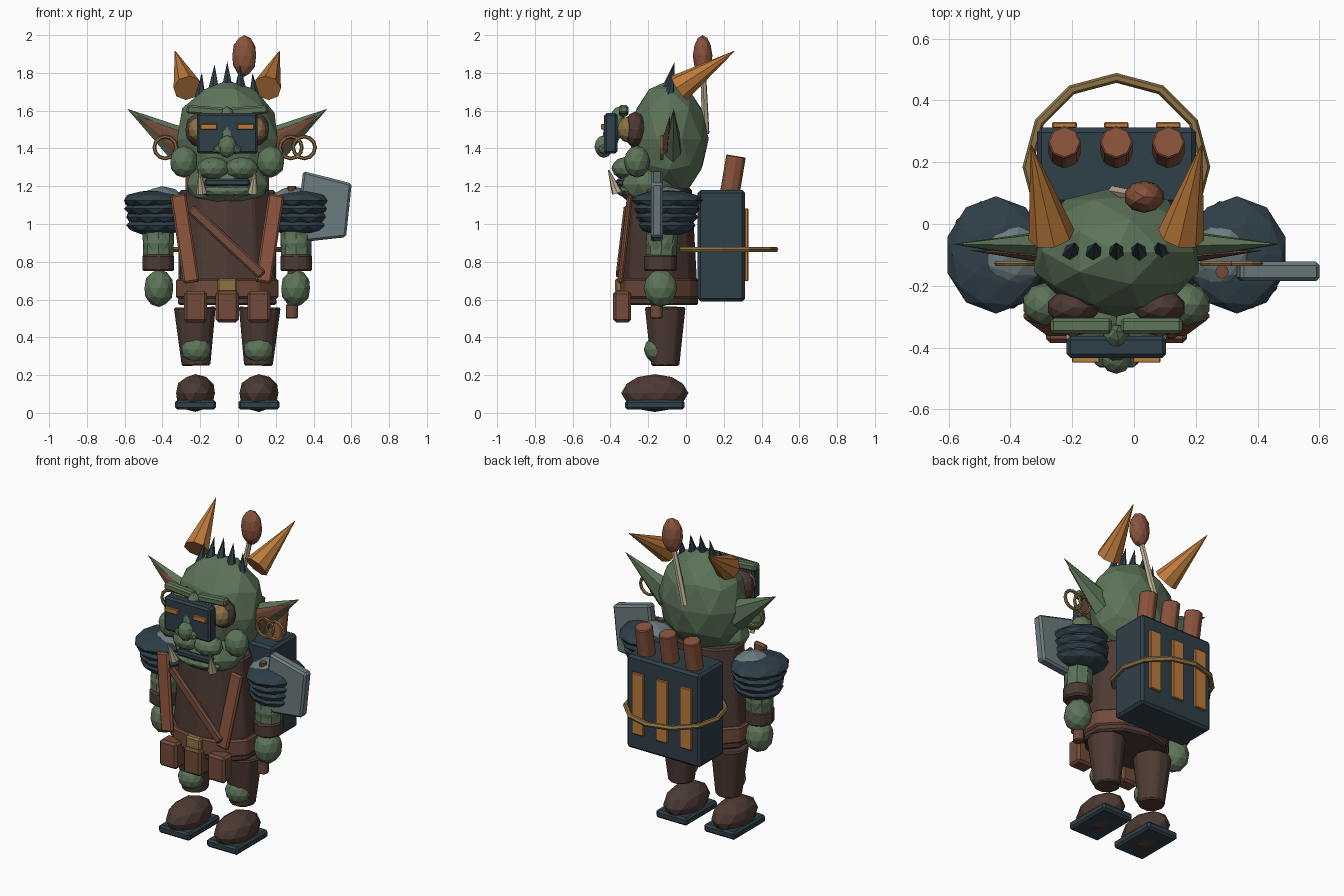
import bpy
import math
from mathutils import Vector

if "Cube" in bpy.data.objects:
    bpy.data.objects.remove(bpy.data.objects["Cube"], do_unlink=True)

C = -0.057  # body's mirror plane


def material(name, r, g, b):
    m = bpy.data.materials.new(name)
    m.use_nodes = True
    m.diffuse_color = (r, g, b, 1)
    node = next(n for n in m.node_tree.nodes if n.type == 'BSDF_PRINCIPLED')
    node.inputs["Base Color"].default_value = (r, g, b, 1)
    node.inputs["Roughness"].default_value = 0.9
    return m


SKIN = material("green skin", 0.11, 0.175, 0.1)
NAVY = material("dark navy", 0.028, 0.05, 0.066)
HIDE = material("dark hide", 0.075, 0.043, 0.034)
LEATHER = material("leather", 0.165, 0.07, 0.043)
RUST = material("rust brown", 0.25, 0.087, 0.045)
ORANGE = material("orange", 0.52, 0.2, 0.045)
GOLD = material("dull gold", 0.27, 0.17, 0.06)
IVORY = material("ivory", 0.55, 0.46, 0.32)
STEEL = material("steel", 0.15, 0.2, 0.215)


def finish(name, mat, bevel=0):
    o = bpy.context.object
    o.name = name
    o.data.materials.clear()
    o.data.materials.append(mat)
    if bevel:
        mod = o.modifiers.new("bevel", 'BEVEL')
        mod.width = bevel
        mod.segments = 1
    return o


def blob(name, mat, loc, size, sub=2, rot=(0, 0, 0)):
    bpy.ops.mesh.primitive_ico_sphere_add(subdivisions=sub, radius=1, location=loc, rotation=rot)
    o = finish(name, mat)
    o.scale = size
    return o


def box(name, mat, loc, size, rot=(0, 0, 0), bevel=0.01):
    bpy.ops.mesh.primitive_cube_add(size=1, location=loc, rotation=rot)
    o = finish(name, mat, bevel)
    for v in o.data.vertices:
        v.co = v.co * Vector(size)
    return o


def rod(name, mat, p, q, r1, r2, n=8, squash=1, bevel=0):
    """Tapered cylinder or cone from p to q."""
    p, q = Vector(p), Vector(q)
    d = q - p
    bpy.ops.mesh.primitive_cone_add(vertices=n, radius1=r1, radius2=r2, depth=d.length,
                                    location=(p + q) / 2,
                                    rotation=d.to_track_quat('Z', 'Y').to_euler())
    o = finish(name, mat, bevel)
    o.scale = (squash, 1, 1)
    return o


def ring(name, mat, loc, big, small, n, rot=(0, 0, 0)):
    bpy.ops.mesh.primitive_torus_add(major_segments=n, minor_segments=6, major_radius=big,
                                     minor_radius=small, location=loc, rotation=rot)
    return finish(name, mat)


def band(name, mat, x, y, z0, z1, rx, ry, top=1.0, n=10, bevel=0.01):
    """Upright oval drum, scaled at the top by a factor."""
    bpy.ops.mesh.primitive_cone_add(vertices=n, radius1=1, radius2=top, depth=z1 - z0,
                                    location=(x, y, (z0 + z1) / 2))
    o = finish(name, mat, bevel)
    for v in o.data.vertices:
        v.co.x *= rx
        v.co.y *= ry
    return o


# Head, jaw and face
blob("head", SKIN, (C, -0.09, 1.45), (0.28, 0.21, 0.31))
blob("jaw", SKIN, (C, -0.2, 1.21), (0.225, 0.165, 0.13))
blob("nose_bridge", SKIN, (C, -0.385, 1.5), (0.05, 0.05, 0.13), 2, (-0.3, 0, 0))
blob("nose_tip", SKIN, (C, -0.435, 1.41), (0.05, 0.05, 0.06))
blob("lower_lip", SKIN, (C, -0.31, 1.175), (0.16, 0.06, 0.035))
box("mouth", NAVY, (C, -0.33, 1.22), (0.24, 0.08, 0.04))

for s, side in ((-1, "right"), (1, "left")):
    def at(x, y, z):
        return (C + s * x, y, z)

    # Facial features
    blob(side + "_cheek", SKIN, at(0.23, -0.26, 1.33), (0.075, 0.07, 0.085))
    blob(side + "_upper_lip", SKIN, at(0.075, -0.32, 1.295), (0.09, 0.075, 0.06))
    blob(side + "_nostril", SKIN, at(0.045, -0.435, 1.395), (0.034, 0.034, 0.028), 1)
    blob(side + "_eye_socket", HIDE, at(0.14, -0.27, 1.5), (0.085, 0.06, 0.095))
    blob(side + "_eye", GOLD, at(0.14, -0.305, 1.5), (0.07, 0.06, 0.07))
    box(side + "_brow", SKIN, at(0.115, -0.33, 1.6), (0.2, 0.05, 0.045), (0, -s * 0.08, 0))
    rod(side + "_tusk", IVORY, at(0.135, -0.365, 1.165), at(0.147, -0.41, 1.285), 0.029, 0.004, 7)
    # Ears
    rod(side + "_ear", SKIN, at(0.23, -0.07, 1.41), at(0.53, -0.065, 1.61), 0.1, 0, 6, 0.5)
    rod(side + "_inner_ear", LEATHER, at(0.25, -0.105, 1.425), at(0.48, -0.085, 1.575), 0.065, 0, 6, 0.3)
    # Horns
    rod(side + "_horn", ORANGE, at(0.21, -0.035, 1.72), at(0.276, 0.255, 1.915), 0.076, 0.002, 8)

    # Shoulder guards in overlapping layers
    for i in range(4):
        blob("%s_shoulder_layer_%d" % (side, i + 1), NAVY,
             at(0.39 - i * 0.004, -0.1, 1.125 - i * 0.044),
             (0.165 - i * 0.007, 0.19 - i * 0.008, 0.055), 2, (0, 0, i * 0.3))
    blob(side + "_shoulder_plate", STEEL, at(0.345, -0.1, 1.1), (0.13, 0.13, 0.1))

    # Arms
    rod(side + "_upper_arm", SKIN, at(0.365, -0.12, 1.08), at(0.365, -0.135, 0.78), 0.085, 0.08, 8)
    blob(side + "_elbow", SKIN, at(0.365, -0.13, 0.9), (0.085, 0.085, 0.1))
    band(side + "_wrist_band", HIDE, C + s * 0.365, -0.135, 0.75, 0.838, 0.088, 0.09, 1, 8)
    blob(side + "_hand", SKIN, at(0.362, -0.135, 0.66), (0.08, 0.09, 0.1))

    # Legs and feet
    rod(side + "_leg", HIDE, at(0.165, -0.11, 0.25), at(0.172, -0.11, 0.56), 0.078, 0.113, 10, 1, 0.008)
    blob(side + "_knee", SKIN, at(0.165, -0.155, 0.335), (0.08, 0.068, 0.072))
    blob(side + "_foot", HIDE, at(0.168, -0.165, 0.105), (0.108, 0.178, 0.1))
    box(side + "_sole", NAVY, at(0.168, -0.165, 0.042), (0.218, 0.315, 0.05), bevel=0.012)

    # Vest strap and visor light
    rod(side + "_vest_strap", RUST, at(0.26, -0.305, 1.155), at(0.19, -0.355, 0.69), 0.001, 0.001, 4)
    top, end = Vector(at(0.26, -0.295, 1.155)), Vector(at(0.19, -0.35, 0.69))
    bpy.data.objects.remove(bpy.context.object, do_unlink=True)
    box(side + "_chest_strap", RUST, (top + end) / 2, (0.085, 0.03, (top - end).length),
        (-0.11, s * 0.15, 0))
    box(side + "_visor_light", ORANGE, at(0.098, -0.44, 1.515), (0.09, 0.018, 0.03), bevel=0.003)

# Visor
box("visor", NAVY, (C, -0.398, 1.48), (0.322, 0.07, 0.215), bevel=0.012)

# Crest of spikes across the scalp
for i in range(-2, 3):
    x = C + i * 0.067
    drop = 0.015 * i * i
    rod("crest_spike_%d" % (i + 3), NAVY, (x + i * 0.006, -0.1, 1.7 - drop),
        (x, -0.06, 1.86 - drop), 0.037, 0, 6)

# Earrings
for i, x in enumerate((-0.385, 0.28, 0.35)):
    ring("earring_%d" % (i + 1), GOLD, (x, -0.128, 1.405), 0.058, 0.01, 12, (math.pi / 2, 0, 0))

# Bone topped with a bulb at the back of the head
rod("topknot_stick", IVORY, (-0.065, 0.105, 1.48), (0.025, 0.09, 1.82), 0.02, 0.016, 6)
blob("topknot_bulb", RUST, (0.033, 0.088, 1.89), (0.066, 0.052, 0.11))

# Torso, belt and pouches
band("torso", HIDE, C, -0.14, 0.57, 1.19, 0.275, 0.205, 0.83, 10)
band("belt", LEATHER, C, -0.145, 0.605, 0.71, 0.285, 0.215, 1, 10)
box("belt_buckle", GOLD, (C, -0.355, 0.675), (0.105, 0.04, 0.075))
for i in range(-1, 2):
    box("pouch_%d" % (i + 2), LEATHER, (C + i * 0.167, -0.338, 0.562), (0.122, 0.095, 0.165), bevel=0.014)
box("sash", LEATHER, (-0.06, -0.335, 0.905), (0.055, 0.03, 0.52), (-0.08, -0.82, 0))

# Backpack with vents, canisters and rope
box("backpack", NAVY, (C, 0.187, 0.885), (0.515, 0.25, 0.59), bevel=0.015)
for i in range(-1, 2):
    x = C + i * 0.168
    box("backpack_vent_%d" % (i + 2), ORANGE, (x, 0.32, 0.89), (0.08, 0.02, 0.385), bevel=0.004)
    rod("canister_%d" % (i + 2), RUST, (x, 0.225, 1.12), (x, 0.265, 1.36), 0.054, 0.054, 8, 1, 0.005)
ring("backpack_rope", GOLD, (C, 0.185, 0.865), 0.288, 0.016, 12)

# Cleaver held in the left hand
rod("cleaver_handle", LEATHER, (0.285, -0.155, 0.52), (0.285, -0.155, 1.2), 0.022, 0.022, 8)
rod("cleaver_pommel", LEATHER, (0.285, -0.155, 0.5), (0.285, -0.155, 0.575), 0.034, 0.034, 8, 1, 0.006)
outline = [(0.345, 1.28), (0.602, 1.215), (0.572, 0.93), (0.3, 0.9)]
verts = [(x, y, z) for y in (-0.185, -0.122) for x, z in outline]
faces = [(3, 2, 1, 0), (4, 5, 6, 7)] + [(i, (i + 1) % 4, (i + 1) % 4 + 4, i + 4) for i in range(4)]
mesh = bpy.data.meshes.new("cleaver_blade")
mesh.from_pydata(verts, [], faces)
blade = bpy.data.objects.new("cleaver_blade", mesh)
bpy.context.collection.objects.link(blade)
bpy.context.view_layer.objects.active = blade
finish("cleaver_blade", STEEL, 0.012)
